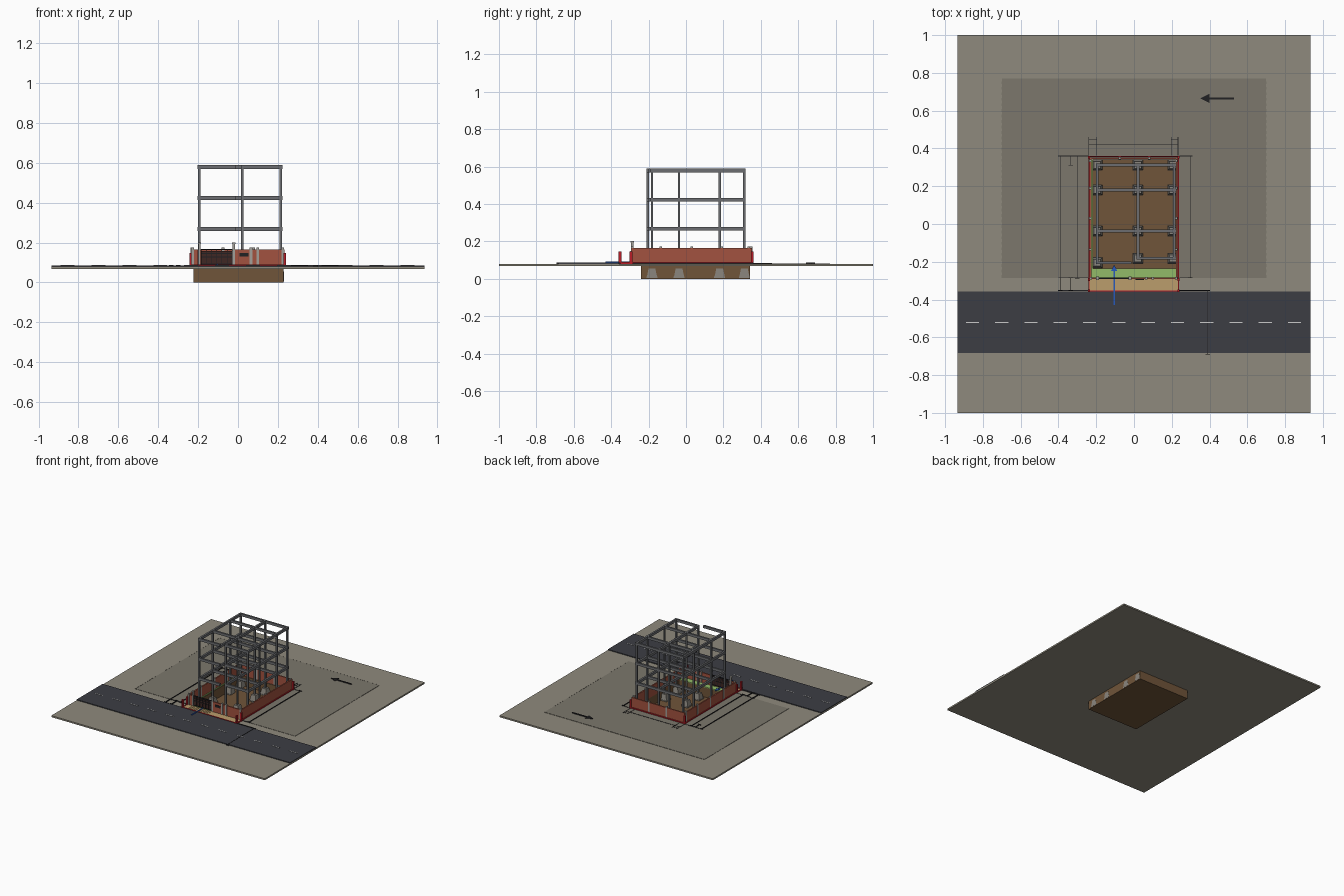
import bpy, bmesh, math

if "Cube" in bpy.data.objects:
    bpy.data.objects.remove(bpy.data.objects["Cube"])

MATS = {}
COL = dict(ground=(.275, .255, .205), patch=(.20, .185, .15), road=(.045, .047, .057), soil=(.16, .089, .041),
           brick=(.36, .085, .05), red=(.48, .012, .02), grass=(.29, .50, .14), tan=(.50, .34, .15),
           dark=(.015, .015, .017), white=(.55, .55, .53), blue=(.02, .10, .50), steel=(.05, .02, .017),
           concrete=(.15, .155, .165), post=(.36, .35, .32), footing=(.26, .24, .21))


def finish(name, bm, col):
    me = bpy.data.meshes.new(name)
    bmesh.ops.recalc_face_normals(bm, faces=bm.faces)
    bm.to_mesh(me)
    bm.free()
    if col not in MATS:
        m = bpy.data.materials.new(col)
        m.diffuse_color = (*COL[col], 1)
        m.use_nodes = True
        m.node_tree.nodes["Principled BSDF"].inputs["Base Color"].default_value = m.diffuse_color
        MATS[col] = m
    me.materials.append(MATS[col])
    ob = bpy.data.objects.new(name, me)
    bpy.context.collection.objects.link(ob)
    return ob


def add_box(bm, x0, x1, y0, y1, z0, z1):
    vs = bmesh.ops.create_cube(bm, size=1)["verts"]
    for v in vs:
        v.co = (x1 if v.co.x > 0 else x0, y1 if v.co.y > 0 else y0, z1 if v.co.z > 0 else z0)


def boxes(name, col, items):
    bm = bmesh.new()
    for b in items:
        add_box(bm, *b)
    return finish(name, bm, col)


def prism(name, col, pts, z0, z1):
    bm = bmesh.new()
    f = bm.faces.new([bm.verts.new((x, y, z0)) for x, y in pts])
    r = bmesh.ops.extrude_face_region(bm, geom=[f])
    for v in r["geom"]:
        if isinstance(v, bmesh.types.BMVert):
            v.co.z = z1
    return finish(name, bm, col)


def frame(x0, x1, y0, y1, hx0, hx1, hy0, hy1, z0, z1):
    """Four slabs around a rectangular hole."""
    return [(x0, x1, y0, hy0, z0, z1), (x0, x1, hy1, y1, z0, z1),
            (x0, hx0, hy0, hy1, z0, z1), (hx1, x1, hy0, hy1, z0, z1)]


PX0, PX1, PY0, PY1 = -.222, .229, -.24, .342      # foundation pit
G = .08                                           # ground level

# Site slab, neighbouring plots and road
boxes("ground_slab", "ground", frame(-.935, .935, -1, 1, PX0, PX1, PY0, PY1, .068, G))
boxes("neighbour_plots", "patch", frame(-.70, .70, -.285, .77, -.24, .238, -.284, .355, G - .004, G + .002))
boxes("road", "road", [(-.935, .935, -.682, -.358, G - .004, G + .006)])
boxes("road_dashes", "white", [(-.89 + i * .155, -.82 + i * .155, -.523, -.518, G + .004, G + .008)
                               for i in range(12)])

# Dashed outline of the neighbouring plots
d = []
for i in range(48):
    x = -.70 + i * 1.4 / 48
    d.append((x, x + .015, .768, .770, G, G + .003))
for i in range(36):
    y = -.285 + i * 1.055 / 36
    for x in (-.70, .70):
        d.append((x - .001, x + .001, y, y + .015, G, G + .003))
boxes("plot_outline_dashes", "patch", d)

# Open pit: floor and four walls
boxes("pit", "soil", [(PX0, PX1, PY0, PY1, 0, .005)] +
      frame(PX0, PX1, PY0, PY1, PX0 + .004, PX1 - .004, PY0 + .004, PY1 - .004, .005, G))

# Structural grid
XS = (-.195, .021, .214)
YS = (-.182, -.037, .18, .312)
cols = [(x, -.205 if (x == XS[0] and y == YS[0]) else y) for x in XS for y in YS]

# Stepped footings: pad plus tapered pedestal, right row flush with the pit wall
bm = bmesh.new()
for x, y in cols:
    fx = min(x, .206)
    add_box(bm, fx - .029, fx + .024, y - .029, y + .029, .005, .013)
    r = bmesh.ops.create_cone(bm, segments=4, cap_ends=True, radius1=.027 * 2 ** .5,
                              radius2=.018 * 2 ** .5, depth=.042)
    for v in r["verts"]:
        cx, cy = v.co.x, v.co.y
        a = math.pi / 4
        px = fx + cx * math.cos(a) - cy * math.sin(a)
        if x == XS[2] and px > fx:
            px = PX1 + .0008
        v.co = (px, y + cx * math.sin(a) + cy * math.cos(a), v.co.z + .034)
finish("footings", bm, "footing")

# Columns and floor beams
boxes("columns", "concrete", [(x - .006, x + .006, y - .006, y + .006, .05, .588) for x, y in cols])
beams = []
for z in (.257, .413, .569):
    for y in YS[1:]:
        beams.append((XS[0] - .006, XS[2] + .010, y - .007, y + .007, z, z + .02))
    beams.append((XS[1] - .007, XS[2] + .010, YS[0] - .007, YS[0] + .007, z, z + .02))
    beams.append((XS[0] - .006, -.012, -.212, -.198, z, z + .02))
    for i, x in enumerate(XS):
        beams.append((x - .007, x + .007, -.212 if i == 0 else YS[0] - .007, YS[3] + .007, z, z + .02))
boxes("floor_beams", "concrete", beams)

# Brick boundary wall with an opening for the gate
W0, W1, F, B, T = -.236, .232, -.292, .353, .010
boxes("boundary_wall", "brick", [
    (W0, W0 + T, F, B, G, .165), (W1 - T, W1, F, B, G, .165), (W0, W1, B - T, B, G, .165),
    (W0, -.20, F, F + T, G, .165), (-.022, W1, F, F + T, G, .165)])

# Small wall piers
p = [(x, y) for x in (W0 + .005, W1 - .008) for y in (-.135, .03, .19, .335)]
p += [(x, B - .005) for x in (-.075, .08)]
p += [(x, F + .005) for x in (-.228, .065, .10, .224)]
boxes("wall_piers", "post", [(x - .0065, x + .0065, y - .0065, y + .0065, G, .174) for x, y in p])

# Gate with posts, bars and a blank plate
boxes("gate_posts", "post", [(x - .006, x + .006, F - .002, F + .012, G, .193) for x in (-.193, -.021)])
boxes("gate_post_caps", "post", [(x - .008, x + .008, F - .004, F + .014, .193, .201) for x in (-.193, -.021)])
boxes("gate_panels", "steel", [(-.185, -.109, F + .003, F + .007, .092, .158),
                               (-.105, -.029, F + .003, F + .007, .092, .158)])
boxes("gate_bars", "dark", [(-.186 + i * .026, -.183 + i * .026, F, F + .009, .09, .168) for i in range(7)] +
      [(-.186, -.028, F, F + .009, z, z + .005) for z in (.09, .125, .143, .163)])
boxes("wall_plate", "dark", [(.008, .052, F - .004, F, .130, .148)])

# Planting strips, paved apron and its ribs
boxes("grass_strip", "grass", [(-.226, .222, -.283, -.236, G, G + .006),
                               (-.226, -.221, -.236, .342, G, G + .006)])
boxes("apron", "tan", [(-.235, .232, -.352, -.292, G, G + .006)])
boxes("apron_ribs", "tan", [(-.195 + i * .015, -.190 + i * .015, -.350, -.294, G + .005, G + .008)
                            for i in range(12)])

# Red plot outline and corner pegs
boxes("plot_outline", "red", frame(-.241, .238, -.358, .360, -.236, .233, -.353, .355, G, G + .010))
boxes("corner_pegs", "red", [(x - .006, x + .006, y - .007, y + .007, G, .147)
                             for x in (-.238, .235) for y in (-.353, -.294, .354)])

# Entrance arrow and north arrow
prism("entrance_arrow", "blue", [(-.109, -.43), (-.101, -.43), (-.101, -.25), (-.088, -.25),
                                 (-.105, -.215), (-.122, -.25), (-.109, -.25)], G + .008, G + .013)
prism("north_arrow", "dark", [(.53, .660), (.53, .671), (.40, .671), (.40, .690), (.35, .665),
                              (.40, .641), (.40, .660)], G, G + .007)

# Dimension lines with end ticks and extension lines
z0, z1, w = G, G + .004, .0015
d = []
for x, ya, yb in ((-.39, -.352, .36), (-.30, -.288, .36), (.297, -.285, .36), (-.335, .31, .36),
                  (-.335, -.352, -.285), (.39, -.69, -.352)):
    d.append((x - w, x + w, ya, yb, z0, z1 + .004))
    d += [(x - .012, x + .012, y - w, y + w, z0, z1 + .004) for y in (ya, yb)]
for y, xa, xb in ((.42, -.24, .233), (.445, -.24, -.197), (.445, .197, .233)):
    d.append((xa, xb, y - w, y + w, z0, z1))
    d += [(x - w, x + w, y - .012, y + .012, z0, z1) for x in (xa, xb)]
d += [(-.40, -.242, y - w, y + w, z0, z1) for y in (-.352, -.285, .36)]
d += [(.24, .31, y - w, y + w, z0, z1) for y in (-.285, .36)]
d.append((.24, .40, -.352 - w, -.352 + w, z0, z1 + .004))
d += [(x - w, x + w, .362, .46, z0, z1) for x in (-.24, -.197, .197, .233)]
boxes("dimension_lines", "dark", d)
